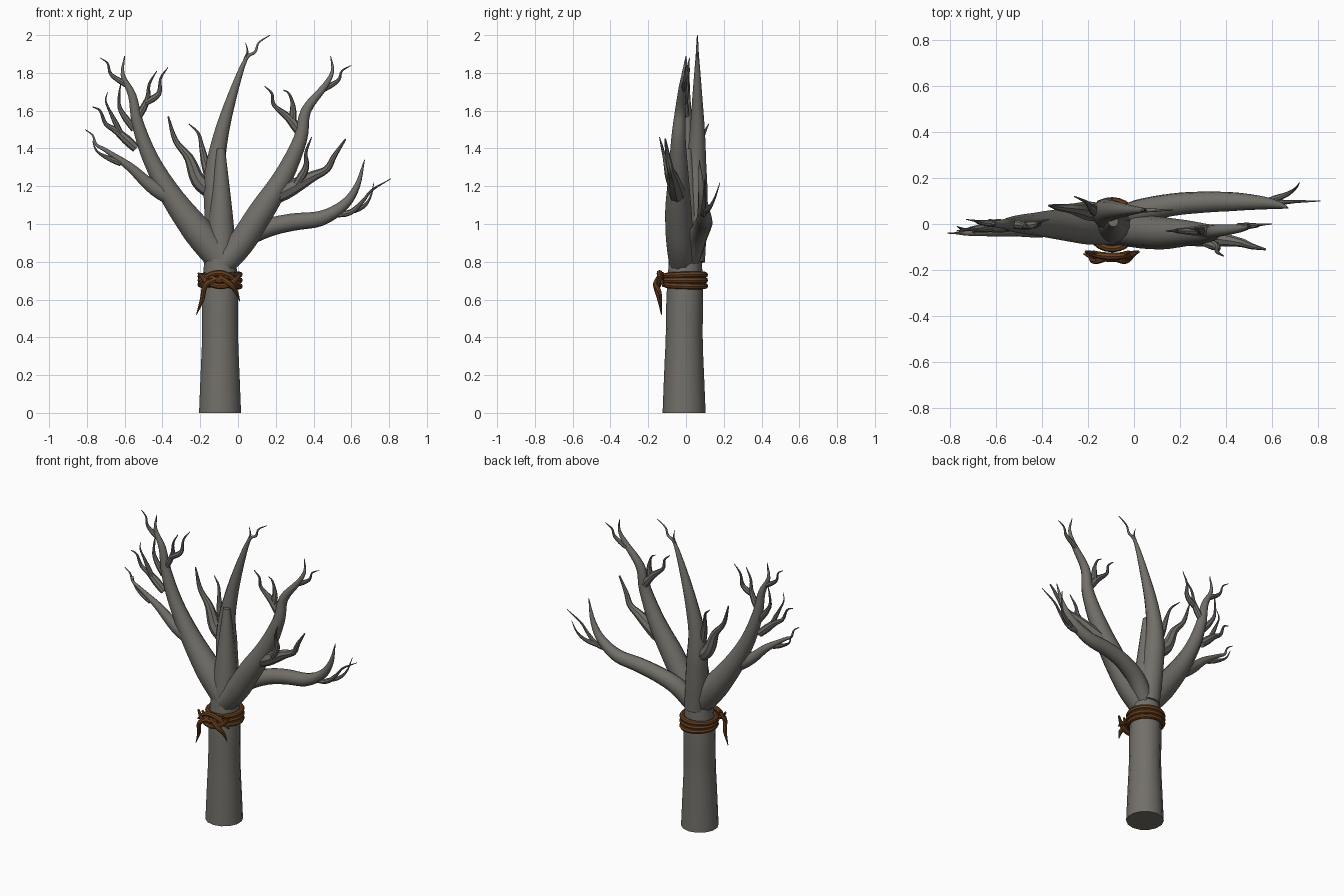
import bpy
import bmesh
import math
from mathutils import Vector

# All part measurements below are in hundredths of a unit
SCALE = 0.01

if "Cube" in bpy.data.objects:
    bpy.data.objects.remove(bpy.data.objects["Cube"], do_unlink=True)


def make_material(name, colour):
    material = bpy.data.materials.new(name)
    material.use_nodes = True
    material.diffuse_color = colour
    shader = material.node_tree.nodes["Principled BSDF"]
    shader.inputs["Base Color"].default_value = colour
    shader.inputs["Roughness"].default_value = 0.9
    return material


bark = make_material("grey bark", (0.17, 0.16, 0.142, 1))
rope = make_material("brown rope", (0.14, 0.052, 0.014, 1))


def sample(values, t):
    """Linear lookup in evenly spaced values, t from zero to one."""
    position = t * (len(values) - 1)
    index = min(int(position), len(values) - 2)
    blend = position - index
    return values[index] * (1 - blend) + values[index + 1] * blend


def smooth_path(points, steps=4):
    """Catmull-Rom curve through the points."""
    first = points[0] * 2 - points[1]
    last = points[-1] * 2 - points[-2]
    padded = [first] + points + [last]
    path = []
    for a, b, c, d in zip(padded, padded[1:], padded[2:], padded[3:]):
        for step in range(steps):
            t = step / steps
            path.append(0.5 * (2 * b + (c - a) * t
                               + (2 * a - 5 * b + 4 * c - d) * t ** 2
                               + (3 * b - a - 3 * c + d) * t ** 3))
    return path + [points[-1]]


def limb(name, outline, depth, radii, sides=10, material=bark):
    """Tapered tube: outline in x and z, with depth (y) and radii along its length."""
    count = len(outline) - 1
    points = [Vector((x, sample(depth, i / count), z))
              for i, (x, z) in enumerate(outline)]
    path = smooth_path(points)
    lengths = [0.0]
    for a, b in zip(path, path[1:]):
        lengths.append(lengths[-1] + (b - a).length)

    bm = bmesh.new()
    rings = []
    normal = Vector((0, -1, 0))
    for i, centre in enumerate(path):
        tangent = (path[min(i + 1, len(path) - 1)] - path[max(i - 1, 0)]).normalized()
        normal = (normal - tangent * normal.dot(tangent)).normalized()
        side = tangent.cross(normal)
        radius = sample(radii, lengths[i] / lengths[-1])
        ring = []
        for k in range(sides):
            angle = math.tau * k / sides
            offset = normal * math.cos(angle) + side * math.sin(angle)
            ring.append(bm.verts.new((centre + offset * radius) * SCALE))
        rings.append(ring)
    for lower, upper in zip(rings, rings[1:]):
        for k in range(sides):
            n = (k + 1) % sides
            bm.faces.new((lower[k], lower[n], upper[n], upper[k]))
    bm.faces.new(rings[0][::-1])
    bm.faces.new(rings[-1])
    bmesh.ops.recalc_face_normals(bm, faces=bm.faces[:])
    mesh = bpy.data.meshes.new(name)
    bm.to_mesh(mesh)
    bm.free()
    obj = bpy.data.objects.new(name, mesh)
    bpy.context.collection.objects.link(obj)
    mesh.materials.append(material)
    finish(obj)
    return obj


def finish(obj):
    bpy.ops.object.select_all(action="DESELECT")
    obj.select_set(True)
    bpy.context.view_layer.objects.active = obj
    bpy.ops.object.shade_smooth_by_angle(angle=math.radians(40))


def twig(name, outline, depth, thickness):
    """Small side shoot that stays full at first and ends in a fine point."""
    limb(name, outline, depth,
         [thickness * s for s in (0.9, 1, 0.75, 0.45, 0.3, 0.1)], sides=8)


# Trunk, ending in a broken spike
limb("trunk", [(-9.5, 0), (-9.5, 35), (-9.5, 70), (-9, 105), (-9, 140)],
     (-1, -1, 0, 1), (11.4, 10.6, 9.7, 9.8, 8.8, 7, 4.6, 2.2), sides=14)

# Central limb behind the spike
limb("centre_limb", [(-9, 80), (-11, 105), (-12, 128), (-9, 147), (-3, 168),
                     (4, 187), (9, 191), (11, 196), (17, 200)],
     (3, 6, 6, 6), (7, 7.2, 6.8, 5, 3.7, 2.4, 1, 0.2))
twig("centre_tip_twig", [(3, 185), (5, 191), (4, 196)], (6, 6), 1)
twig("centre_side_shoot", [(-12, 115), (-21, 123), (-26, 135), (-33, 144), (-37, 157)],
     (5, 8), 4.2)
twig("centre_upper_shoot", [(-16, 126), (-19, 140), (-21, 148), (-26, 153)],
     (5, 12), 2.3)

# Limb on the right-hand side
limb("right_limb", [(-7, 79), (-18, 92), (-34, 113), (-46, 134), (-53, 153),
                    (-56, 168), (-61, 179), (-60, 189)],
     (-1, 0, 0, 0), (8, 8.5, 6.6, 4.8, 3.6, 2.2, 0.2))
limb("right_lower_limb", [(-33, 112), (-47, 121), (-57, 130), (-70, 139),
                          (-75, 142), (-77, 147), (-81, 150)],
     (-1, -4, -4), (4, 4.4, 3.2, 2.4, 1.5, 0.8, 0.2))
for name, outline, depth, thickness in (
        ("right_lower_twig", [(-62, 132), (-71, 136), (-75, 139), (-77, 144)], (-4, -1), 1.6),
        ("right_outer_twig", [(-54, 140), (-64, 149), (-70, 153), (-73, 160), (-77, 162)], (-1, -3), 2.6),
        ("right_inner_twig", [(-62, 148), (-67, 158), (-70, 165), (-69, 170)], (-2, -4), 1.5),
        ("right_middle_twig", [(-55, 150), (-62, 160), (-63, 167), (-62, 175)], (0, 2), 1.9),
        ("right_top_twig", [(-58, 173), (-67, 179), (-69, 185), (-73, 188)], (0, 2), 1.6),
        ("right_fork_twig", [(-53, 156), (-48, 166), (-47, 174), (-43, 181)], (0, -2), 2),
        ("right_fork_side_twig", [(-49, 164), (-42, 169), (-41, 177), (-37, 183)], (-1, 2), 1.8)):
    twig(name, outline, depth, thickness)

# Limb on the left-hand side
limb("left_limb", [(-8, 79), (1, 89), (12, 106), (24, 125), (33, 145),
                   (36, 160), (46, 173), (50, 181), (49, 189)],
     (-2, -4, -4, -2, 0), (7, 7.4, 7, 5.6, 4.2, 3, 1.8, 0.2))
for name, outline, depth, thickness in (
        ("left_top_twig", [(45, 171), (53, 176), (55, 181), (60, 184)], (-1, 0), 1.5),
        ("left_inner_twig", [(34, 147), (27, 156), (19, 163), (18, 169), (14, 173)], (-3, -3), 2.6),
        ("left_inner_side_twig", [(29, 154), (29, 163), (27, 169), (24, 171)], (-3, -2), 2),
        ("left_front_shoot", [(16, 113), (28, 119), (39, 125), (47, 129), (51, 136), (57, 145)], (-4, -11), 4.6),
        ("left_front_twig", [(31, 121), (36, 130), (36, 138), (39, 146)], (-8, -14), 2.2)):
    twig(name, outline, depth, thickness)

# Low limb reaching out to the left and back
limb("left_low_limb", [(-7, 81), (3, 92), (16, 98), (29, 101), (44, 103),
                       (56, 110), (63, 120), (67, 134)],
     (2, 8, 10, 9, 7), (5.5, 5.6, 5, 4.7, 4.2, 3, 1.6, 0.2))
twig("left_low_twig", [(48, 105), (59, 106), (66, 112), (71, 118), (81, 124)], (9, 10), 1.7)
twig("left_low_back_twig", [(58, 106), (66, 109), (70, 114), (72, 122)], (10, 18), 1.4)

# Rope wound around the trunk
for index, height in enumerate((67.5, 70.2, 72.8)):
    bpy.ops.mesh.primitive_torus_add(
        location=Vector((-9.5, -0.3, height)) * SCALE,
        rotation=(0.03 * (index - 1), 0.04 * (1 - index), 0),
        major_radius=0.104, minor_radius=0.016,
        major_segments=24, minor_segments=8)
    coil = bpy.context.object
    coil.name = "rope_coil"
    coil.data.materials.append(rope)
    finish(coil)

# Loose knot and hanging ends on the front
strand = (0.6, 1.5, 1.6, 1.5, 0.6)
tail = (1.5, 1.5, 1.2, 0.2)
for name, outline, depth, radii in (
        ("knot_low_strand", [(-21, 74), (-16, 69), (-9, 67), (-3, 69), (2, 74)], (-12, -15, -15, -12), strand),
        ("knot_high_strand", [(-21, 68), (-15, 73), (-9, 74), (-4, 72), (2, 67)], (-12, -14, -14, -12), strand),
        ("knot_cross_strand", [(-18, 74), (-10, 70), (-2, 74)], (-12, -15, -12), strand),
        ("long_rope_end", [(-10, 71), (-17, 68), (-19, 60), (-22, 52)], (-14, -16, -14, -13), tail),
        ("short_rope_end", [(-10, 72), (-4, 68), (-1, 64), (1, 59)], (-14, -16, -14, -13), tail)):
    limb(name, outline, depth, radii, sides=8, material=rope)
